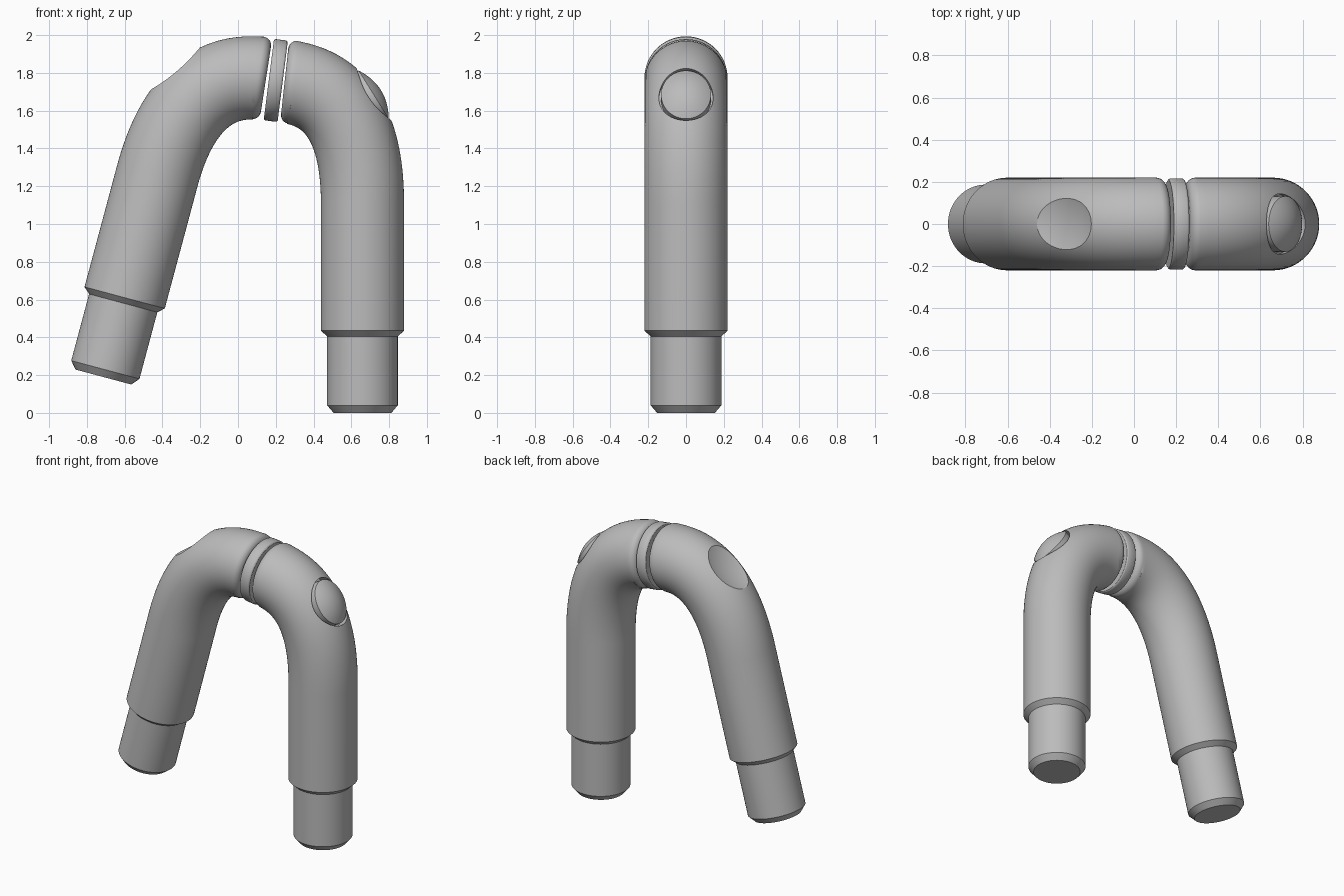
import bpy
import math
from mathutils import Vector

if "Cube" in bpy.data.objects:
    bpy.data.objects.remove(bpy.data.objects["Cube"], do_unlink=True)

R = 0.22        # tube radius
SIDES = 64

grey = bpy.data.materials.new("plain_grey")
grey.use_nodes = True
grey.diffuse_color = (0.5, 0.5, 0.5, 1)
grey.node_tree.nodes["Principled BSDF"].inputs["Base Color"].default_value = (0.5, 0.5, 0.5, 1)


def sweep(name, stations, y_scale=1.0):
    """Skin circles (centre, tangent, radius) lying along a path in the XZ plane."""
    verts, faces = [], []
    for c, t, r in stations:
        n = Vector((t.z, 0, -t.x))
        for i in range(SIDES):
            a = math.tau * i / SIDES
            verts.append(c + n * r * math.cos(a) + Vector((0, r * y_scale * math.sin(a), 0)))
    for k in range(len(stations) - 1):
        for i in range(SIDES):
            j = (i + 1) % SIDES
            faces.append((k * SIDES + i, k * SIDES + j, (k + 1) * SIDES + j, (k + 1) * SIDES + i))
    faces.append(tuple(reversed(range(SIDES))))
    faces.append(tuple(range(len(verts) - SIDES, len(verts))))
    mesh = bpy.data.meshes.new(name)
    mesh.from_pydata(verts, [], faces)
    mesh.materials.append(grey)
    ob = bpy.data.objects.new(name, mesh)
    bpy.context.collection.objects.link(ob)
    return ob


def along(c, t, pairs):
    """Stations on a straight axis from (distance, radius) pairs."""
    return [(c + t * d, t, r) for d, r in pairs]


def pick(ob):
    bpy.ops.object.select_all(action='DESELECT')
    ob.select_set(True)
    bpy.context.view_layer.objects.active = ob


def smooth(ob):
    pick(ob)
    bpy.ops.object.shade_smooth_by_angle(angle=math.radians(30))


def cut(ob, cutter):
    cutter.hide_render = True
    pick(ob)
    mod = ob.modifiers.new("cut", 'BOOLEAN')
    mod.operation = 'DIFFERENCE'
    mod.solver = 'EXACT'
    mod.object = cutter
    bpy.ops.object.modifier_apply(modifier=mod.name)
    bpy.data.objects.remove(cutter, do_unlink=True)


def bent_tube(name, start, axis, p1, p2, p3, straight=0.67, fillet=0.045):
    """Stepped spigot, straight leg, bend, and a rounded end at the joint."""
    stations = along(start, axis, [(-0.435, 0.153), (-0.395, 0.187), (-0.03, 0.187), (0, R), (straight, R)])
    p0 = start + axis * straight
    steps = 40
    for i in range(1, steps + 1):
        t = i / steps
        u = 1 - t
        c = p0 * u**3 + p1 * (3 * u * u * t) + p2 * (3 * u * t * t) + p3 * t**3
        d = ((p1 - p0) * u * u + (p2 - p1) * (2 * u * t) + (p3 - p2) * t * t).normalized()
        if (c - p3).length > fillet + 0.01:
            stations.append((c, d, R))
    end = (p3 - p2).normalized()
    for i in range(9):
        a = math.pi / 2 * i / 8
        stations.append((p3 - end * fillet * (1 - math.sin(a)), end, R - fillet * (1 - math.cos(a))))
    return sweep(name, stations)


# Two bent tubes meeting at the joint
lean = math.radians(15)
right_tube = bent_tube("right_tube", Vector((-0.6, 0, 0.61)), Vector((math.sin(lean), 0, math.cos(lean))),
                       Vector((-0.325, 0, 1.634)), Vector((-0.13, 0, 1.81)), Vector((0.148, 0, 1.767)))
left_tube = bent_tube("left_tube", Vector((0.659, 0, 0.435)), Vector((0, 0, 1)),
                      Vector((0.66, 0, 1.52)), Vector((0.52, 0, 1.725)), Vector((0.247, 0, 1.755)))

# Shallow spherical dish in the right shoulder
bpy.ops.mesh.primitive_uv_sphere_add(segments=96, ring_count=48, radius=0.48, location=(-0.623, 0, 2.164))
cut(right_tube, bpy.context.object)

# Round socket in the left shoulder
centre, out = Vector((0.727, 0, 1.69)), Vector((0.85, 0, 0.53)).normalized()
cut(left_tube, sweep("socket_cutter", along(centre, out, [(-0.06, 0.165), (0.2, 0.165)]), 0.87))

# Domed button inside the socket
dome = [(-0.1, 0.15)]
for i in range(12):
    r = 0.15 * (1 - i / 12)
    dome.append((0.035 - 0.045 * (r / 0.15) ** 2, r))
button = sweep("button", along(centre, out, dome), 0.88)

# Thin collar between the tubes
collar = sweep("collar", along(Vector((0.2, 0, 1.76)), Vector((0.992, 0, -0.126)).normalized(),
               [(-0.037, 0.208), (-0.033, 0.214), (-0.027, 0.217), (0.027, 0.217), (0.033, 0.214), (0.037, 0.208)]))

for part in (right_tube, left_tube, button, collar):
    smooth(part)
